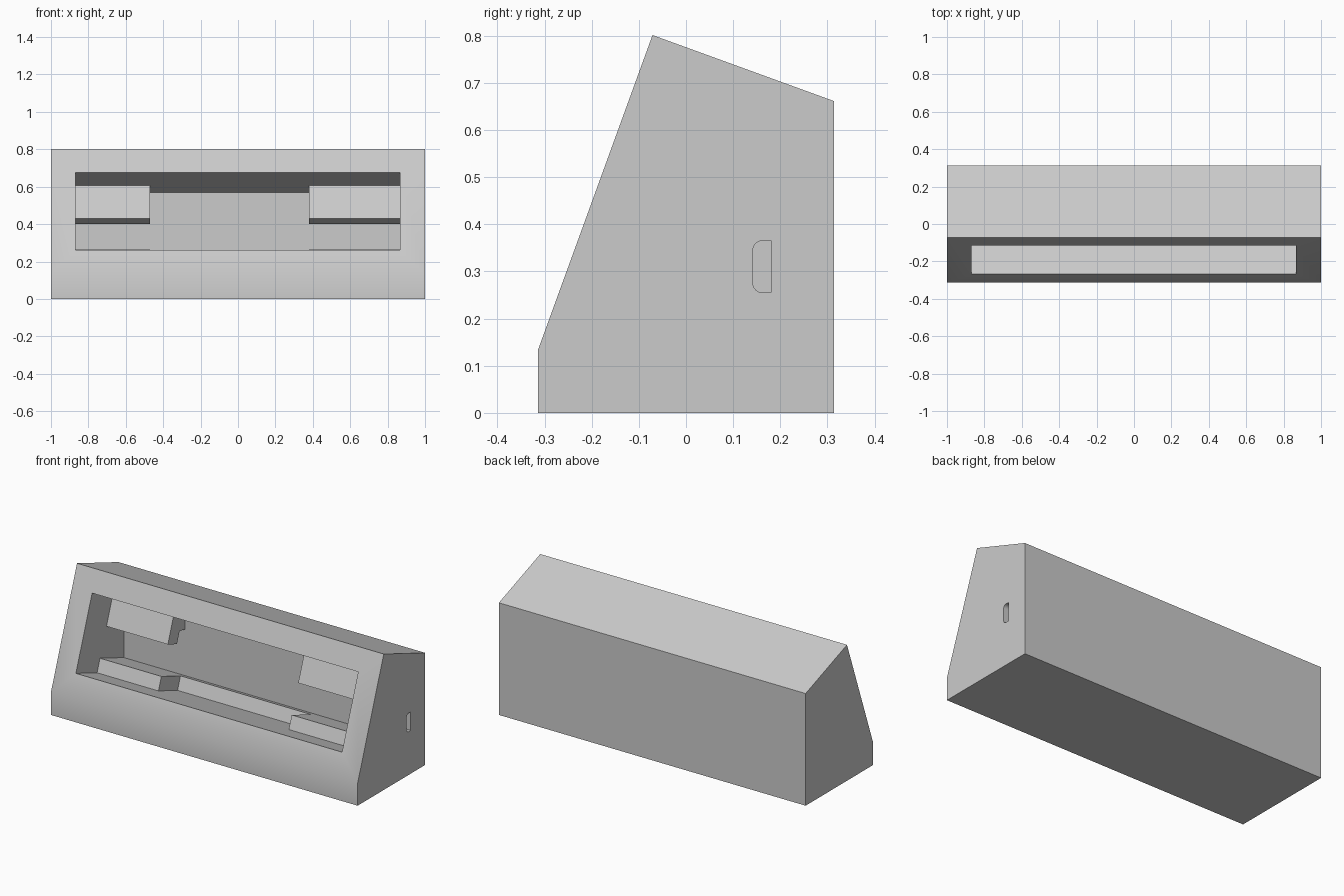
import bpy, bmesh, math

cube = bpy.data.objects.get("Cube")
if cube:
    bpy.data.objects.remove(cube, do_unlink=True)

grey = bpy.data.materials.new("light_grey_plastic")
grey.use_nodes = True
colour = (0.6, 0.6, 0.6, 1)
grey.diffuse_color = colour
grey.node_tree.nodes["Principled BSDF"].inputs["Base Color"].default_value = colour

TILT = math.radians(20)
FRONT_Y, LIP_Z, WALL_Y = -0.314, 0.133, 0.18


def on_slope(s, d):
    """Point (y, z) at distance s up the sloped front and depth d behind it."""
    return (FRONT_Y + s * math.sin(TILT) + d * math.cos(TILT),
            LIP_Z + s * math.cos(TILT) - d * math.sin(TILT))


def at_wall(s):
    """Where a line square to the slope meets the vertical inner back wall."""
    d = (WALL_Y - FRONT_Y - s * math.sin(TILT)) / math.cos(TILT)
    return on_slope(s, d)


def prism(name, profile, x0, x1):
    """Extrude a (y, z) profile along x."""
    bm = bmesh.new()
    face = bm.faces.new([bm.verts.new((x0, y, z)) for y, z in profile])
    ext = bmesh.ops.extrude_face_region(bm, geom=[face])
    moved = [v for v in ext["geom"] if isinstance(v, bmesh.types.BMVert)]
    bmesh.ops.translate(bm, verts=moved, vec=(x1 - x0, 0, 0))
    bmesh.ops.recalc_face_normals(bm, faces=bm.faces)
    mesh = bpy.data.meshes.new(name)
    bm.to_mesh(mesh)
    bm.free()
    mesh.materials.append(grey)
    obj = bpy.data.objects.new(name, mesh)
    bpy.context.collection.objects.link(obj)
    return obj


def activate(obj):
    bpy.ops.object.select_all(action='DESELECT')
    obj.select_set(True)
    bpy.context.view_layer.objects.active = obj


def cut(obj, cutter):
    mod = obj.modifiers.new("cut", 'BOOLEAN')
    mod.operation, mod.solver, mod.object = 'DIFFERENCE', 'EXACT', cutter
    activate(obj)
    bpy.ops.object.modifier_apply(modifier=mod.name)
    bpy.data.objects.remove(cutter, do_unlink=True)


# Wedge-shaped case
case = prism("case", [(FRONT_Y, 0), (0.314, 0), (0.314, 0.661),
                      (-0.071, 0.801), (FRONT_Y, LIP_Z)], -1, 1)

# Window and cavity, with a raised ledge along the back of the floor
LOW, LEDGE, HIGH = 0.137, 0.217, 0.579
LEFT, RIGHT = -0.87, 0.865
cavity = prism("cavity_cutter", [on_slope(LOW, -0.1), on_slope(LOW, 0.4),
                                 on_slope(LEDGE, 0.4), at_wall(LEDGE),
                                 at_wall(HIGH), on_slope(HIGH, -0.1)], LEFT, RIGHT)
cut(case, cavity)

# Cable slot through one side, rounded towards the front
r, y0, z0, z1 = 0.02, 0.142, 0.255, 0.365
slot = [(WALL_Y, z1), (WALL_Y, z0)]
for centre, start in ((z0 + r, 270), (z1 - r, 180)):
    for i in range(7):
        a = math.radians(start - i * 15)
        slot.append((y0 + r + r * math.cos(a), centre + r * math.sin(a)))
cut(case, prism("slot_cutter", slot, 0.8, 1.1))

# Upper brackets (with a notch behind) and lower supports at both ends
upper = [on_slope(0.393, 0.21), on_slope(HIGH, 0.21), at_wall(HIGH),
         (WALL_Y, 0.458), on_slope(0.465, 0.3), on_slope(0.393, 0.3)]
lower = [on_slope(LOW, 0.21), on_slope(LEDGE, 0.21),
         on_slope(LEDGE, 0.4), on_slope(LOW, 0.4)]
for side, x0, x1 in (("right", LEFT, -0.47), ("left", 0.38, RIGHT)):
    prism("upper_bracket_" + side, upper, x0, x1)
    prism("lower_support_" + side, lower, x0, x1)

# Soft bend between the front lip and the slope
activate(case)
bpy.ops.object.shade_smooth_by_angle(angle=math.radians(30))
